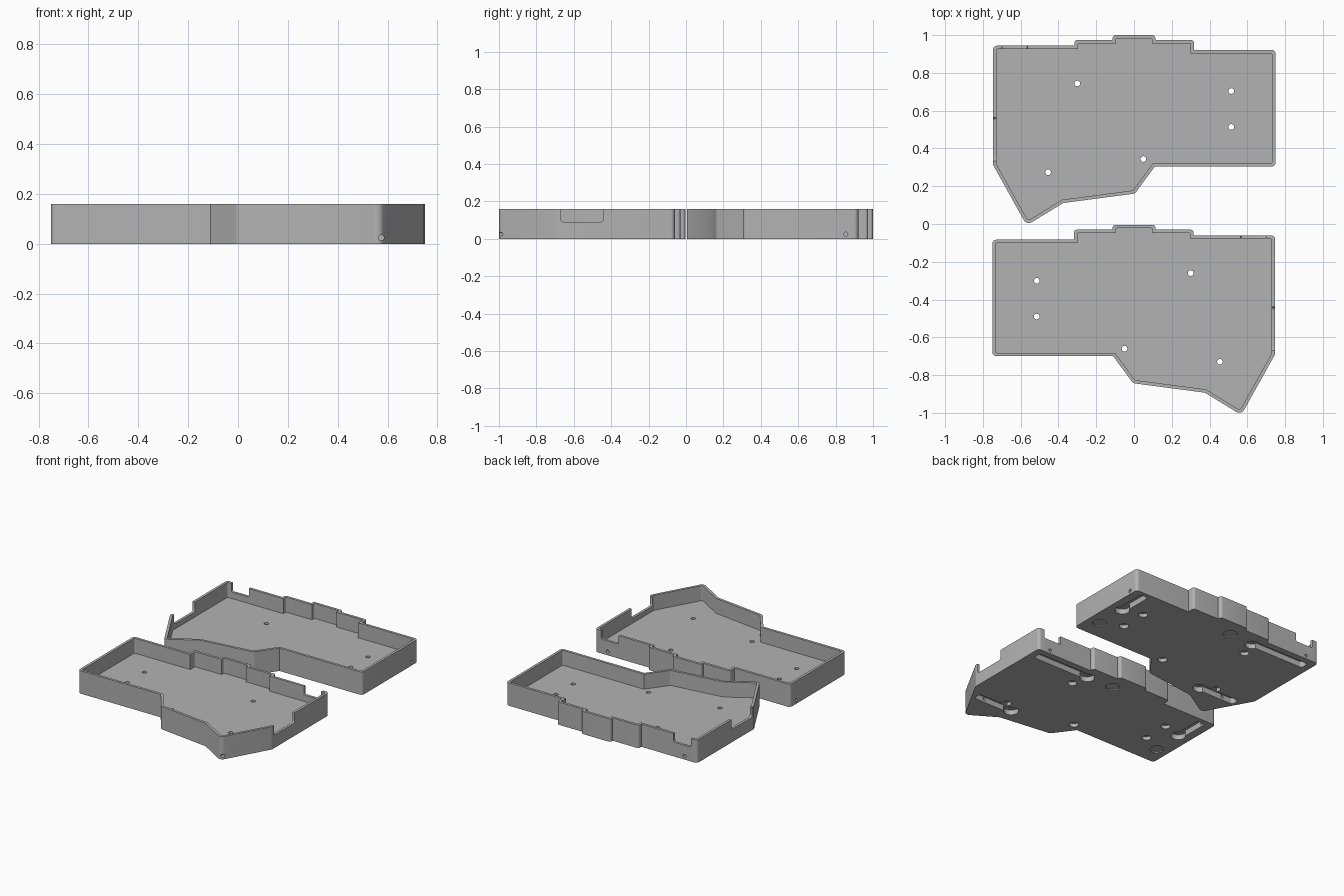
import bpy, bmesh, math
from mathutils import Vector, Matrix

if "Cube" in bpy.data.objects:
    bpy.data.objects.remove(bpy.data.objects["Cube"])

HEIGHT, FLOOR, WALL = 0.16, 0.055, 0.018

grey = bpy.data.materials.new("case grey")
grey.diffuse_color = (0.45, 0.45, 0.45, 1)
grey.use_nodes = True
grey.node_tree.nodes["Principled BSDF"].inputs["Base Color"].default_value = grey.diffuse_color


def offset(points, d):
    """Move every edge of a counter-clockwise outline inward by d."""
    pts = [Vector(p) for p in points]
    out = []
    for i, p in enumerate(pts):
        a = (p - pts[i - 1]).normalized()
        b = (pts[(i + 1) % len(pts)] - p).normalized()
        na, nb = Vector((-a.y, a.x)), Vector((-b.y, b.x))
        out.append(p + (na + nb) * d / (1 + na.dot(nb)))
    return out


def rounded(points, radii, steps=6):
    """Replace corners by arcs of the given radii."""
    pts = [Vector(p) for p in points]
    out = []
    for i, (p, r) in enumerate(zip(pts, radii)):
        if r <= 0:
            out.append(p)
            continue
        a = (pts[i - 1] - p).normalized()
        b = (pts[(i + 1) % len(pts)] - p).normalized()
        half = a.angle(b) / 2
        centre = p + (a + b).normalized() * r / math.sin(half)
        start = p + a * r / math.tan(half) - centre
        end = p + b * r / math.tan(half) - centre
        sweep = start.angle_signed(end)
        for k in range(steps + 1):
            out.append(centre + Matrix.Rotation(-sweep * k / steps, 2) @ start)
    return out


def prism(name, outline, lo, hi, axis="z"):
    """Extrude a 2D outline between lo and hi along an axis."""
    place = {"z": lambda u, v, w: (u, v, w),
             "x": lambda u, v, w: (w, u, v),
             "y": lambda u, v, w: (u, w, v)}[axis]
    bm = bmesh.new()
    rings = [[bm.verts.new(place(p[0], p[1], w)) for p in outline] for w in (lo, hi)]
    n = len(outline)
    for ring in rings:
        bm.faces.new(ring)
    for i in range(n):
        j = (i + 1) % n
        bm.faces.new((rings[0][i], rings[0][j], rings[1][j], rings[1][i]))
    bmesh.ops.recalc_face_normals(bm, faces=bm.faces)
    mesh = bpy.data.meshes.new(name)
    bm.to_mesh(mesh)
    bm.free()
    ob = bpy.data.objects.new(name, mesh)
    bpy.context.collection.objects.link(ob)
    return ob


def circle(x, y, r, n=24):
    return [(x + r * math.cos(2 * math.pi * k / n), y + r * math.sin(2 * math.pi * k / n))
            for k in range(n)]


def box(x0, x1, y0, y1, r):
    return rounded([(x0, y0), (x1, y0), (x1, y1), (x0, y1)], [r] * 4)


def cut(target, outline, lo, hi, axis="z"):
    cutter = prism("cutter", outline, lo, hi, axis)
    cutter.hide_render = True
    mod = target.modifiers.new("cut", "BOOLEAN")
    mod.operation, mod.solver, mod.object = "DIFFERENCE", "EXACT", cutter
    bpy.context.view_layer.objects.active = target
    bpy.ops.object.modifier_apply(modifier=mod.name)
    bpy.data.objects.remove(cutter)


# Case outline, counter-clockwise: x, y, corner radius
corners = [
    (-0.75, -0.70, .022), (-0.11, -0.70, 0), (-0.005, -0.843, .03), (0.375, -0.893, 0),
    (0.568, -1.011, .03), (0.747, -0.69, .03), (0.747, -0.06, .022), (0.315, -0.06, 0),
    (0.315, -0.03, .016), (0.113, -0.03, 0), (0.113, -0.004, .016), (-0.113, -0.004, .016),
    (-0.113, -0.03, 0), (-0.318, -0.03, .016), (-0.318, -0.083, 0), (-0.75, -0.083, .022)]
outer = [c[:2] for c in corners]
radii = [c[2] for c in corners]

# Tray: outer block with the inside hollowed out
case = prism("front_case", rounded(outer, radii), 0, HEIGHT)
cut(case, rounded(offset(outer, WALL), [r * 0.4 for r in radii]), FLOOR, 0.3)

# Connector notches in the right and rear walls
cut(case, box(-0.67, -0.44, 0.09, 0.3, 0.018), 0.70, 0.80, "x")
cut(case, box(0.565, 0.70, 0.10, 0.3, 0.01), -0.10, 0.0, "y")

# Screw holes with counterbores underneath
for x, y in [(-0.515, -0.30), (-0.515, -0.49), (-0.05, -0.66), (0.30, -0.26), (0.455, -0.73)]:
    cut(case, circle(x, y, 0.015), -0.1, 0.1)
    cut(case, circle(x, y, 0.03), -0.1, 0.025)

# Folding foot recesses, each with a round finger dip
for slot, dip in [((0.23, 0.70, -0.165, -0.105), (0.27, -0.145)),
                  ((0.33, 0.66, -0.81, -0.75), (0.37, -0.785)),
                  ((-0.69, -0.63, -0.38, -0.115), (-0.655, -0.34))]:
    cut(case, box(*slot, 0.02), -0.1, 0.04)
    cut(case, circle(*dip, 0.048), -0.1, 0.035)

# Shallow seats for round pads
for x, y in [(0.07, -0.13), (-0.66, -0.56)]:
    cut(case, circle(x, y, 0.045), -0.1, 0.008)

# Hinge pin holes through the walls
cut(case, circle(-0.15, 0.025, 0.011, 16), -0.9, -0.66, "x")
cut(case, circle(0.65, 0.025, 0.011, 16), -0.13, 0.1, "y")
cut(case, circle(0.575, 0.025, 0.011, 16), -1.1, -0.78, "y")

case.data.materials.clear()
case.data.materials.append(grey)
for face in case.data.polygons:
    face.material_index = 0

# Mirrored second half behind the first
mesh = case.data.copy()
mesh.transform(Matrix.Translation((0, 1.004, 0)) @ Matrix.Diagonal((-1, 1, 1, 1)))
mesh.flip_normals()
back = bpy.data.objects.new("back_case", mesh)
bpy.context.collection.objects.link(back)

for ob in (case, back):
    bpy.ops.object.select_all(action="DESELECT")
    ob.select_set(True)
    bpy.context.view_layer.objects.active = ob
    bpy.ops.object.shade_smooth_by_angle(angle=math.radians(30))
